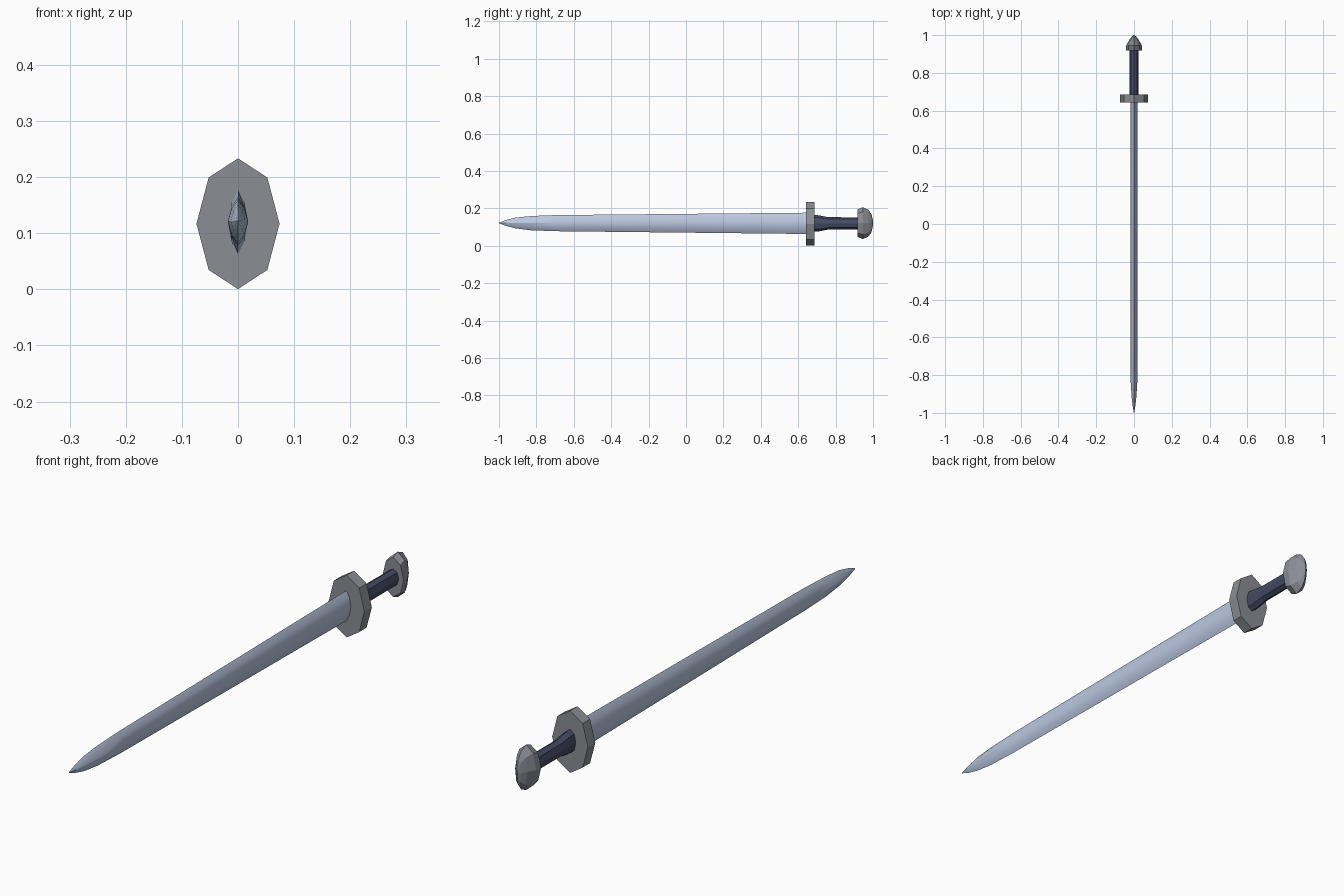
import bpy, bmesh, math

if "Cube" in bpy.data.objects:
    bpy.data.objects.remove(bpy.data.objects["Cube"])

CZ = 0.117


def material(name, rgb):
    m = bpy.data.materials.new(name)
    m.diffuse_color = (*rgb, 1)
    m.use_nodes = True
    m.node_tree.nodes["Principled BSDF"].inputs["Base Color"].default_value = m.diffuse_color
    return m


def loft(name, rings, mat, diag=(0.707, 0.707), smooth=None):
    """Eight-sided loft along y; each ring is (y, half width x, half height z, centre z)."""
    dx, dz = diag
    section = [(1, 0), (dx, dz), (0, 1), (-dx, dz), (-1, 0), (-dx, -dz), (0, -1), (dx, -dz)]
    bm = bmesh.new()
    loops = [[bm.verts.new((rx * a, y, cz + rz * b)) for a, b in section]
             for y, rx, rz, cz in rings]
    for p, q in zip(loops, loops[1:]):
        for i in range(8):
            j = (i + 1) % 8
            bm.faces.new((p[i], p[j], q[j], q[i]))
    bm.faces.new(loops[0])
    bm.faces.new(loops[-1][::-1])
    bmesh.ops.remove_doubles(bm, verts=bm.verts, dist=1e-5)
    bmesh.ops.recalc_face_normals(bm, faces=bm.faces)
    mesh = bpy.data.meshes.new(name)
    bm.to_mesh(mesh)
    bm.free()
    mesh.materials.append(mat)
    obj = bpy.data.objects.new(name, mesh)
    bpy.context.collection.objects.link(obj)
    if smooth:
        bpy.context.view_layer.objects.active = obj
        obj.select_set(True)
        bpy.ops.object.shade_smooth_by_angle(angle=math.radians(smooth))
        obj.select_set(False)


steel = material("steel", (0.50, 0.58, 0.76))
iron = material("iron", (0.26, 0.27, 0.30))
leather = material("leather", (0.06, 0.07, 0.13))

# Blade: slender lozenge section tapering to a point
loft("blade", [(-1.0, 0.001, 0.001, 0.122), (-0.965, 0.007, 0.015, 0.122),
               (-0.91, 0.013, 0.029, 0.122), (-0.83, 0.018, 0.038, 0.121),
               (-0.70, 0.018, 0.043, 0.121), (0.66, 0.018, 0.057, 0.120)],
     steel, diag=(0.62, 0.62), smooth=30)

# Guard: thick oval octagon
loft("guard", [(0.642, 0.074, 0.1165, CZ), (0.686, 0.074, 0.1165, CZ)], iron)

# Grip: flared at the guard
loft("grip", [(0.68, 0.024, 0.045, CZ + 0.003), (0.71, 0.024, 0.043, CZ + 0.003),
              (0.76, 0.023, 0.033, CZ + 0.003), (0.93, 0.023, 0.032, CZ + 0.003)], leather)

# Pommel: flattened mushroom cap
loft("pommel", [(0.918, 0.043, 0.074, 0.121), (0.945, 0.041, 0.085, 0.121),
                (0.975, 0.025, 0.072, 0.121), (0.992, 0.012, 0.048, 0.121),
                (1.0, 0.002, 0.012, 0.121)], iron)
